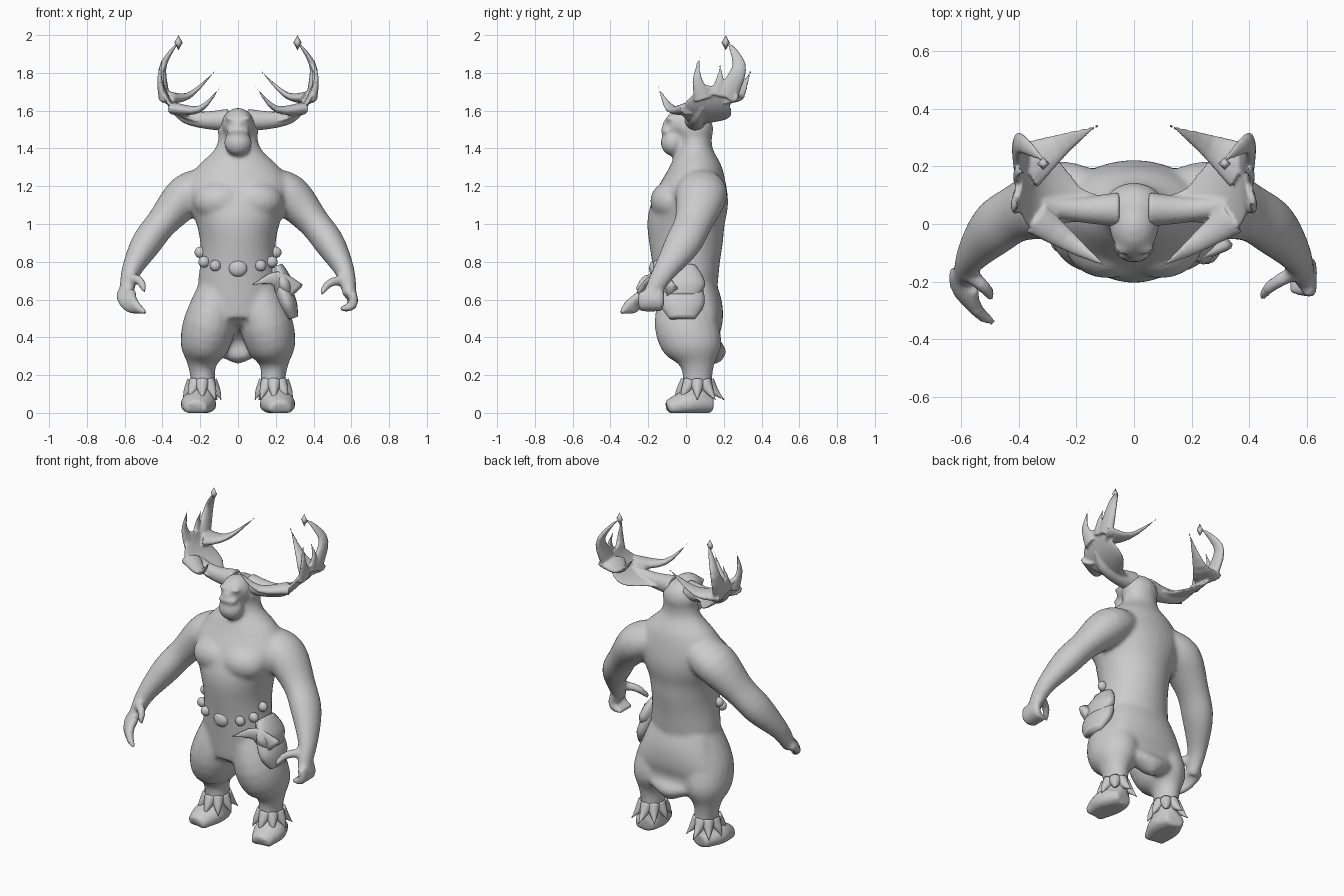
import bpy, bmesh, math
from mathutils import Vector, Matrix

cube = bpy.data.objects.get("Cube")
if cube:
    bpy.data.objects.remove(cube)

GREY = (.6, .6, .6, 1)
clay = bpy.data.materials.new("clay_grey")
clay.use_nodes = True
clay.diffuse_color = GREY
clay.node_tree.nodes["Principled BSDF"].inputs["Base Color"].default_value = GREY

FORWARD = Vector((0, 1, 0))
UP = Vector((0, 0, 1))
BOTH = (1, -1)


def spline(points, steps):
    """Catmull-Rom resampling of a list of vectors."""
    result = []
    last = len(points) - 1
    for i in range(last):
        before, start = points[max(i - 1, 0)], points[i]
        end, after = points[i + 1], points[min(i + 2, last)]
        enter, leave = (end - before) / 2, (after - start) / 2
        for step in range(steps):
            t = step / steps
            bend = (end - start) * 3 - enter * 2 - leave
            twist = (start - end) * 2 + enter + leave
            result.append(start + enter * t + bend * t ** 2 + twist * t ** 3)
    return result + [points[last]]


def tube(bm, points, radii, flat=1, ref=FORWARD, side=1, level=False, sides=20):
    """Loft ellipses along points; flat scales the radius along ref."""
    flats = flat if isinstance(flat, list) else [flat] * len(points)
    path = spline([Vector((p[0] * side, p[1], p[2], r, f))
                   for p, r, f in zip(points, radii, flats)], 4)
    rings = []
    for i, knot in enumerate(path):
        ahead, behind = path[min(i + 1, len(path) - 1)], path[max(i - 1, 0)]
        along = UP if level else Vector((ahead - behind)[:3]).normalized()
        deep = (ref - along * along.dot(ref)).normalized()
        wide = deep.cross(along)
        centre, radius, squash = Vector(knot[:3]), max(knot[3], .003), knot[4]
        ring = []
        for k in range(sides):
            angle = math.tau * k / sides
            offset = wide * math.cos(angle) + deep * squash * math.sin(angle)
            ring.append(bm.verts.new(centre + offset * radius))
        rings.append(ring)
    for lower, upper in zip(rings, rings[1:]):
        for k in range(sides):
            bm.faces.new((lower[k - 1], lower[k], upper[k], upper[k - 1]))
    bm.faces.new(rings[0])
    bm.faces.new(rings[-1])


def blob(bm, centre, radii, segments=20, bands=12):
    matrix = Matrix.Translation(centre) @ Matrix.Diagonal((*radii, 1))
    bmesh.ops.create_uvsphere(bm, u_segments=segments, v_segments=bands,
                              radius=1, matrix=matrix)


def finger(bm, start, aim, curl, side):
    """A tube whose direction turns by curl at each joint."""
    joint, aim = Vector(start), Vector(aim)
    joints = [joint.copy()]
    for bone in range(4):
        joint += aim * .04
        aim += Vector(curl)
        joints.append(joint.copy())
    tube(bm, joints, [.026, .026, .025, .022, .014], side=side, sides=10)


def spike(bm, points, thick, flat=1):
    """A tube that tapers to a point."""
    count = len(points) - 1
    tube(bm, points, [thick * (1 - i / count) for i in range(count + 1)], flat, sides=12)


def finish(name, bm, mirror=False, voxel=0, smoothing=0):
    """Make the object; a voxel size fuses its pieces into one skin."""
    bmesh.ops.recalc_face_normals(bm, faces=bm.faces)
    for face in bm.faces:
        face.smooth = True
    mesh = bpy.data.meshes.new(name)
    bm.to_mesh(mesh)
    bm.free()
    mesh.materials.append(clay)
    obj = bpy.data.objects.new(name, mesh)
    bpy.context.collection.objects.link(obj)
    if mirror:
        obj.modifiers.new("mirror", "MIRROR").use_mirror_merge = False
    if voxel:
        fuse = obj.modifiers.new("fuse", "REMESH")
        fuse.mode, fuse.voxel_size, fuse.use_smooth_shade = "VOXEL", voxel, True
        obj.modifiers.new("soften", "SMOOTH").iterations = smoothing


# Torso and neck, ring by ring at equal heights
bm = bmesh.new()
widths = [.18, .21, .21, .2, .2, .22, .26, .28, .22, .12, .1]
depths = [.15, .16, .17, .18, .195, .205, .205, .18, .14, .09, .09]
centres = [Vector((0, max(0, min(i - 5, 3)) * .017, .5 + i * .1)) for i in range(len(widths))]
tube(bm, centres, widths, [d / w for d, w in zip(depths, widths)], level=True, sides=32)
blob(bm, (0, .02, .52), (.15, .15, .08))

# Head: skull, nape, jaw, lip and nose
blob(bm, (0, -.01, 1.53), (.085, .1, .085))
blob(bm, (0, .05, 1.5), (.11, .095, .1))
blob(bm, (0, -.07, 1.43), (.075, .065, .07))
blob(bm, (0, -.1, 1.495), (.065, .035, .02))
blob(bm, (0, -.1, 1.53), (.025, .03, .02))

for side in BOTH:
    # Brow, chest muscle
    blob(bm, (side * .035, -.085, 1.56), (.035, .025, .015))
    blob(bm, (side * .09, -.07, 1.12), (.15, .12, .11))
    # Arm from collar to palm
    collar, shoulder, elbow = (.15, .07, 1.2), (.27, .08, 1.15), (.4, .04, 1.01)
    forearm, wrist, palm = (.49, -.02, .89), (.57, -.12, .74), (.59, -.19, .62)
    tube(bm, [collar, shoulder, elbow, forearm, wrist, palm],
         [.1, .115, .085, .08, .05, .035], flat=1.2, side=side)
    # Leg with baggy trousers
    hip, thigh, cuff = (.1, 0, .66), (.15, 0, .47), (.18, .045, .34)
    calf, ankle, sole = (.19, .06, .25), (.185, .06, .15), (.19, .05, .02)
    tube(bm, [hip, thigh, cuff, calf, ankle, sole],
         [.11, .14, .125, .075, .065, .075], flat=1.2, side=side)
    # Foot
    heel, instep, toe = (.19, .14, .04), (.21, .02, .05), (.225, -.1, .02)
    tube(bm, [heel, instep, toe], [.06, .095, .06], flat=.75, ref=UP, side=side)

# Fingers: relaxed left hand, forward-reaching right hand
for i in range(4):
    finger(bm, (.6, -.14 - i * .03, .64), (.3, 0, -1), (-.45, 0, .3), 1)
    shift = i * .02
    finger(bm, (.62 - shift, -.16 - shift, .64), (0, -1, -.7), (-.3, .15, 0), -1)
finger(bm, (.57, -.17, .7), (-1.1, -.4, 0), (.2, -.1, -.3), 1)
finger(bm, (.57, -.18, .71), (-.7, -.5, 0), (.15, 0, -.3), -1)

# Trouser seat draped across the back of both legs, ending in a point
seat = [Vector((0, .06 + i * .026, .66 - i * .1)) for i in range(5)]
tube(bm, seat, [.2, .23, .25, .2, .01], [.52, .47, .34, .25, 1], sides=32)

# Fuse into one skin standing flat on the ground
for vert in bm.verts:
    vert.co.z = max(vert.co.z, 0)
finish("body", bm, voxel=.013, smoothing=7)

# Ankle fur: a ring of downward tufts, longest at the heel
bm = bmesh.new()
tufts = 8
for k in range(tufts):
    angle = math.tau * k / tufts
    out = Vector((math.cos(angle), math.sin(angle) * 1.2, 0))
    root = Vector((.19, .06, .16))
    reach = .1 + max(out.y, 0) * .015
    spike(bm, [root + out * .045, root + out * .08 - UP * .05, root + out * reach - UP * .09], .04)
finish("ankle_fur", bm, mirror=True)

# Antlers: beam, then a broad palm sweeping out and up
bm = bmesh.new()
tube(bm, [(.05, .05, 1.55), (.18, .05, 1.55), (.28, .06, 1.57), (.36, .09, 1.62)],
     [.06, .045, .035, .01])
palm, halves = [], []
STEPS = 7
THIN = .015
for i in range(STEPS + 1):
    u = i / STEPS
    angle = u * 1.25
    palm.append(Vector((.1 + math.sin(angle) ** .7 * .31, .05 + u * .11,
                        1.8 - math.cos(angle) * .26)))
    halves.append(.04 + u * .05 + math.sin(u * math.pi) ** 2 * .07)
tube(bm, palm, [THIN] * len(palm), [half / THIN for half in halves], sides=24)
# Front tine, broad rear tine, then the three upright ones
spike(bm, [(.34, .02, 1.61), (.2, -.08, 1.61), (.09, -.15, 1.73)], .035, flat=1.7)
spike(bm, [(.38, .2, 1.67), (.26, .27, 1.68), (.12, .345, 1.81)], .035, flat=2.5)
spike(bm, [(.395, .09, 1.66), (.415, .06, 1.77), (.4, .07, 1.89)], .025, flat=2)
spike(bm, [(.4, .16, 1.68), (.405, .18, 1.77), (.38, .18, 1.85)], .02, flat=2)
spike(bm, [(.39, .21, 1.67), (.4, .28, 1.82), (.35, .25, 1.92), (.3, .21, 1.97)], .03, flat=2)
finish("antlers", bm, mirror=True, voxel=.007, smoothing=2)

# Faceted antler tips
bm = bmesh.new()
blob(bm, (.315, .21, 1.96), (.022, .022, .04), segments=4, bands=2)
finish("antler_tips", bm, mirror=True)

# Belt beads
bm = bmesh.new()
blob(bm, (0, -.165, .765), (.05, .03, .045))
for side in BOTH:
    for spot in ((.12, -.15, .78), (.18, -.1, .8), (.2, -.04, .85)):
        blob(bm, (side * spot[0], *spot[1:]), (.03, .025, .03))
finish("belt_beads", bm)

# Hip pouch, its overlapping flap and the cloth corner in front
top, bottom = Vector((.19, -.02, .77)), Vector((.29, -.02, .5))
bm = bmesh.new()
tube(bm, [top.lerp(bottom, i / 4) for i in range(5)], [.03, .04, .05, .05, .03], flat=2.3)
finish("pouch", bm)
bm = bmesh.new()
lift = Vector((.015, 0, .01))
tube(bm, [top.lerp(bottom, i / 5) + lift for i in range(4)], [.03, .045, .05, .035], flat=2.4)
spike(bm, [(.28, -.07, .63), (.2, -.12, .71), (.08, -.17, .68)], .08, flat=.4)
finish("pouch_flap", bm)
